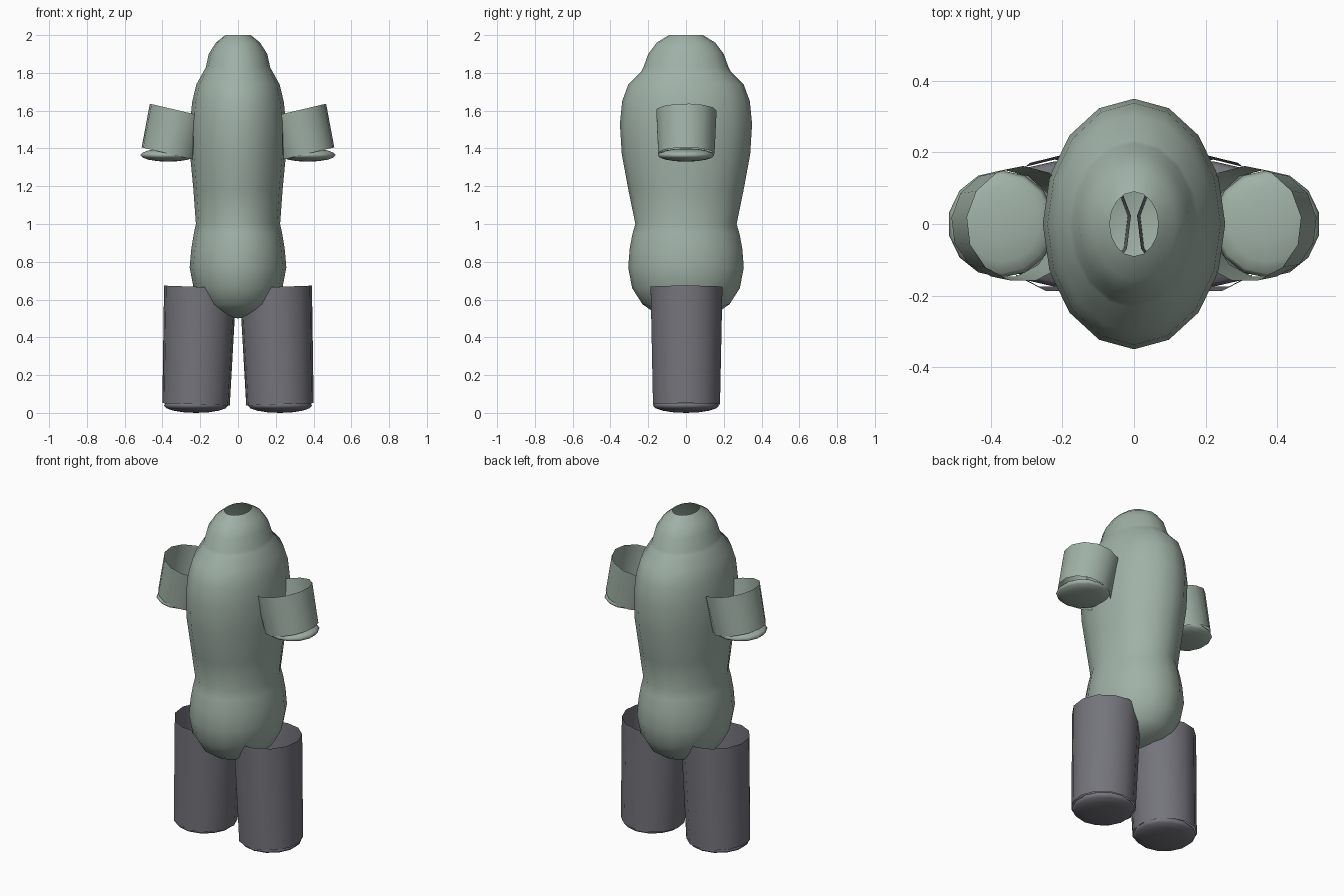
import bpy, bmesh, math
from mathutils import Vector

if "Cube" in bpy.data.objects:
    bpy.data.objects.remove(bpy.data.objects["Cube"])

def material(name, rgb):
    m = bpy.data.materials.new(name)
    m.diffuse_color = (*rgb, 1)
    m.use_nodes = True
    m.node_tree.nodes["Principled BSDF"].inputs["Base Color"].default_value = m.diffuse_color
    return m

GREEN = material("sage green", (0.35, 0.44, 0.38))
GREY = material("dark grey", (0.175, 0.175, 0.20))

def finish(bm, name, mat):
    bmesh.ops.recalc_face_normals(bm, faces=bm.faces[:])
    for f in bm.faces:
        f.smooth = True
    me = bpy.data.meshes.new(name)
    bm.to_mesh(me)
    bm.free()
    me.materials.append(mat)
    ob = bpy.data.objects.new(name, me)
    bpy.context.collection.objects.link(ob)
    return ob

def bridge(bm, a, b):
    n = len(a)
    for i in range(n):
        bm.faces.new((a[i], a[(i + 1) % n], b[(i + 1) % n], b[i]))

def tube(name, top, bottom, r_top, r_bottom, mat, sides=13):
    """Open tapered sleeve between two centres, ends square to its axis."""
    bm = bmesh.new()
    top, bottom = Vector(top), Vector(bottom)
    v = Vector((0, 1, 0))
    u = v.cross((top - bottom).normalized())
    rings = []
    for c, r in ((bottom, r_bottom), (top, r_top)):
        ring = []
        for i in range(sides):
            a = math.pi / 2 + math.tau * i / sides
            ring.append(bm.verts.new(c + u * r * math.cos(a) + v * r * math.sin(a)))
        rings.append(ring)
    bridge(bm, *rings)
    return finish(bm, name, mat)

def pad(name, centre, r, h, mat):
    """Flattened ball closing the lower end of a sleeve."""
    bm = bmesh.new()
    bmesh.ops.create_uvsphere(bm, u_segments=14, v_segments=8, radius=1)
    for v in bm.verts:
        v.co = Vector((v.co.x * r, v.co.y * r, v.co.z * h)) + Vector(centre)
    return finish(bm, name, mat)

# Body: oval rings (z, half width, half depth), open at the crown
PROFILE = [
    (0.515, 0.09, 0.105), (0.54, 0.15, 0.18), (0.575, 0.19, 0.23),
    (0.66, 0.235, 0.285), (0.77, 0.256, 0.306), (0.87, 0.247, 0.298),
    (0.95, 0.234, 0.283), (1.0, 0.223, 0.268), (1.18, 0.236, 0.305),
    (1.37, 0.254, 0.34), (1.53, 0.255, 0.35), (1.65, 0.242, 0.338),
    (1.74, 0.22, 0.305), (1.81, 0.181, 0.235), (1.83, 0.17, 0.225),
    (1.90, 0.155, 0.20), (1.96, 0.117, 0.155), (2.0, 0.068, 0.09)]
bm = bmesh.new()
rings = []
for z, rx, ry in PROFILE:
    rings.append([bm.verts.new((rx * math.cos(math.tau * i / 16),
                                ry * math.sin(math.tau * i / 16), z)) for i in range(16)])
for a, b in zip(rings, rings[1:]):
    bridge(bm, a, b)
pole = bm.verts.new((0, 0, 0.5))
for i in range(16):
    bm.faces.new((rings[0][(i + 1) % 16], rings[0][i], pole))
finish(bm, "body", GREEN)

# Arms and legs on both sides
for side, s in (("left", 1), ("right", -1)):
    tube(side + "_arm", (s * 0.31, 0, 1.60), (s * 0.364, 0, 1.371), 0.162, 0.151, GREEN)
    pad(side + "_arm_end", (s * 0.37, 0, 1.365), 0.15, 0.035, GREEN)
    tube(side + "_leg", (s * 0.2, 0, 0.667), (s * 0.222, 0, 0.045), 0.193, 0.18, GREY)
    pad(side + "_foot", (s * 0.222, 0, 0.04), 0.175, 0.04, GREY)
